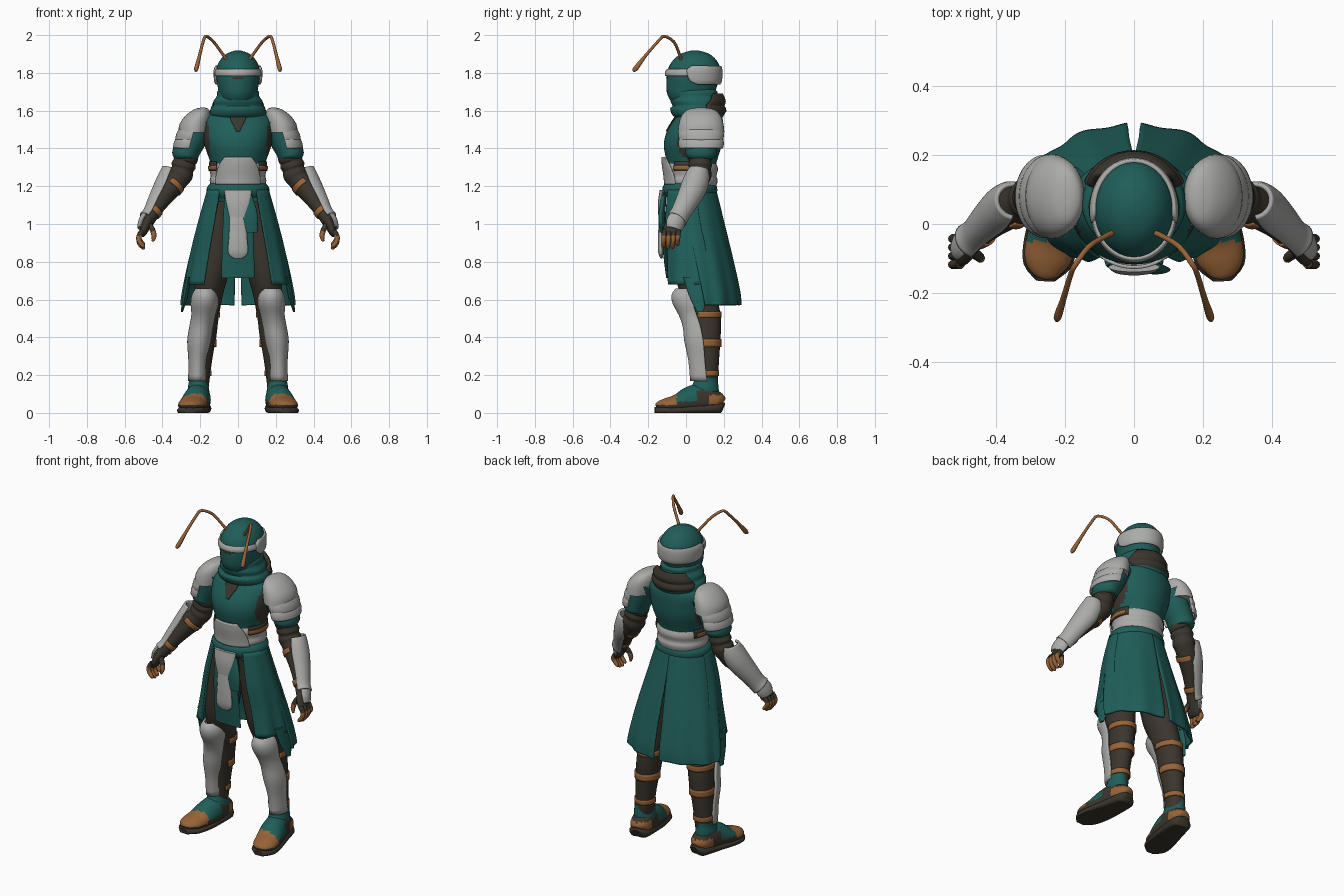
import bpy, bmesh, math
from mathutils import Vector


def material(name, rgb):
    m = bpy.data.materials.new(name)
    m.diffuse_color = (*rgb, 1)
    return m


TEAL = material("teal_cloth", (0.014, 0.112, 0.1))
GREY = material("grey_armour", (0.41, 0.41, 0.4))
DARK = material("dark_leather", (0.043, 0.036, 0.026))
ORANGE = material("tan_leather", (0.31, 0.125, 0.038))


def smooth_rings(rings, k):
    """Catmull-Rom interpolation of all ring values."""
    out = []
    for i in range(len(rings) - 1):
        a, b = rings[max(i - 1, 0)], rings[i]
        c, d = rings[i + 1], rings[min(i + 2, len(rings) - 1)]
        for j in range(k):
            t = j / k
            out.append([0.5 * (2 * q + (r - p) * t + (2 * p - 5 * q + 4 * r - s) * t * t
                        + (3 * q - p - 3 * r + s) * t ** 3) for p, q, r, s in zip(a, b, c, d)])
    out.append(list(rings[-1]))
    return out


def sweep(name, rings, mats, arc=None, hint=None, n=32, k=3, thick=0.012,
          mirror=False, fold=(0, 0), rule=None, floor=None):
    """Skin rings (x, y, z, side radius, hint radius[, start, end angle]).
    Without a hint rings lie flat and angle 0 faces the front."""
    mats = mats if isinstance(mats, list) else [mats]
    open_arc = arc is not None or len(rings[0]) > 5
    if len(rings[0]) == 5:
        rings = [tuple(r) + (arc or (0, 360)) for r in rings]
    rings = smooth_rings(rings, k)
    bm = bmesh.new()
    grid, cols = [], n + 1 if open_arc else n
    for i, (x, y, z, ra, rb, a0, a1) in enumerate(rings):
        u, v = Vector((0, -1, 0)), Vector((1, 0, 0))
        if hint:
            p, q = rings[max(i - 1, 0)], rings[min(i + 1, len(rings) - 1)]
            t = (Vector(q[:3]) - Vector(p[:3])).normalized()
            u = Vector(hint)
            u = (u - t * u.dot(t)).normalized()
            v = u.cross(t)
        row = []
        for j in range(cols):
            a = math.radians(a0 + (a1 - a0) * j / n)
            f = 1 + fold[1] * i / len(rings) * math.cos(fold[0] * a)
            co = Vector((x, y, z)) + (u * rb * math.cos(a) + v * ra * math.sin(a)) * f
            if floor is not None:
                co.z = max(co.z, floor)
            row.append(bm.verts.new(co))
        grid.append(row)
    for r, s in zip(grid, grid[1:]):
        for j in range(n):
            m = (j + 1) % cols
            bm.faces.new((r[j], r[m], s[m], s[j]))
    if not open_arc:
        bm.faces.new(grid[0])
        bm.faces.new(grid[-1])
    bmesh.ops.recalc_face_normals(bm, faces=bm.faces)
    for f in bm.faces:
        f.smooth = True
        if rule:
            f.material_index = rule(f.calc_center_median())
    me = bpy.data.meshes.new(name)
    bm.to_mesh(me)
    bm.free()
    me.set_sharp_from_angle(angle=math.radians(45))
    for m in mats:
        me.materials.append(m)
    ob = bpy.data.objects.new(name, me)
    bpy.context.collection.objects.link(ob)
    if open_arc:
        s = ob.modifiers.new("thickness", 'SOLIDIFY')
        s.thickness, s.offset = thick, 0
    if mirror:
        ob.modifiers.new("mirror", 'MIRROR').use_mirror_merge = False
    return ob


# Torso with leather sides, and a collar opening
sweep("torso", [(0, .02, 1.15, .15, .125), (0, .03, 1.25, .14, .12), (0, .03, 1.32, .145, .13),
                (0, .035, 1.41, .175, .152), (0, .045, 1.48, .185, .15), (0, .065, 1.55, .18, .13),
                (0, .075, 1.6, .13, .105), (0, .07, 1.66, .07, .075)], [TEAL, DARK], n=64, k=5,
      rule=lambda c: 1 if abs(c.x) > .15 and 1.3 < c.z < 1.52 else 0)
sweep("collar_opening", [(0, .046, 1.49, .187, .151, -3, 3), (0, .056, 1.52, .185, .144, -7, 7),
                         (0, .065, 1.55, .183, .134, -12, 12), (0, .07, 1.575, .16, .123, -14, 14)],
      DARK, thick=.006, n=10)

# Scarf, folded, with a rolled leather hood behind
sweep("scarf", [(0, .07, 1.555, .125, .115), (0, .065, 1.578, .15, .137), (0, .055, 1.61, .145, .138),
                (0, .055, 1.625, .132, .125), (0, .05, 1.65, .13, .13), (0, .045, 1.675, .113, .122),
                (0, .045, 1.70, .11, .125), (0, .045, 1.72, .09, .1)], TEAL, fold=(5, .03))
sweep("rolled_hood", [(0, .065, 1.57, .13, .115, 135, 225), (0, .065, 1.60, .147, .138, 115, 245),
                      (0, .06, 1.625, .138, .132, 112, 248), (0, .06, 1.65, .138, .14, 120, 240),
                      (0, .06, 1.685, .115, .125, 130, 230)], DARK, thick=.022)

# Helmet, brow band and eye slit
sweep("helmet", [(0, .025, 1.63, .075, .09), (0, .025, 1.68, .098, .122), (0, .03, 1.73, .108, .134),
                 (0, .04, 1.79, .117, .142), (0, .045, 1.84, .109, .132), (0, .047, 1.88, .085, .103),
                 (0, .048, 1.905, .054, .066), (0, .048, 1.918, .015, .02)], TEAL)
sweep("brow_band", [(0, .04, 1.785, .12, .145), (0, .04, 1.80, .121, .147), (0, .042, 1.818, .116, .14)],
      GREY, arc=(-84, 84), thick=.01)
sweep("helmet_guard", [(0, .04, 1.742, .113, .134, 100, 260), (0, .04, 1.76, .12, .144, 82, 278),
                       (0, .04, 1.812, .122, .146, 76, 284), (0, .045, 1.835, .113, .136, 84, 276)],
      GREY, thick=.014)
sweep("eye_slit", [(0, .04, 1.76, .114, .1405), (0, .04, 1.778, .117, .143)], DARK, arc=(-14, 14), thick=.004)

# Antennae
sweep("antenna", [(.06, -.025, 1.87, .009, .009), (.085, -.037, 1.905, .008, .008),
                  (.13, -.065, 1.965, .008, .008), (.168, -.115, 1.994, .008, .008),
                  (.183, -.145, 1.97, .008, .008), (.204, -.215, 1.89, .009, .009),
                  (.22, -.265, 1.825, .014, .012), (.224, -.28, 1.81, .006, .006)],
      ORANGE, hint=(1, 0, 0), n=10, mirror=True)

# Waist armour, side straps and sash
sweep("waist_armour", [(0, .03, 1.20, .143, .13), (0, .03, 1.23, .15, .138), (0, .03, 1.255, .145, .131),
                       (0, .03, 1.29, .151, .14), (0, .03, 1.32, .145, .13)], GREY)
sweep("belly_plate", [(0, .03, 1.21, .148, .142, -52, 52), (0, .03, 1.25, .15, .144, -50, 50),
                      (0, .03, 1.31, .154, .153, -40, 40), (0, .03, 1.355, .158, .155, -26, 26)], GREY, thick=.01)
sweep("waist_side", [(0, .03, 1.28, .151, .14), (0, .03, 1.33, .15, .14)], DARK, arc=(50, 122),
      mirror=True, thick=.008)
sweep("waist_strap", [(0, .03, 1.288, .154, .143), (0, .03, 1.308, .154, .143)], ORANGE, arc=(48, 115),
      mirror=True, thick=.008)
sweep("sash", [(0, .02, 1.14, .15, .13), (0, .02, 1.165, .166, .144), (0, .02, 1.195, .163, .144),
               (0, .02, 1.215, .145, .13)], TEAL)

# Coat skirt: front and back panels, split at the rear
sweep("front_skirt", [(0, .015, 1.18, .158, .138, 38, 105), (0, .03, 1.0, .207, .172, 38, 105),
                      (0, .055, .85, .242, .198, 40, 105), (0, .055, .68, .272, .205, 43, 105)],
      TEAL, mirror=True, fold=(12, .025), k=5)
sweep("back_skirt", [(0, .015, 1.18, .155, .14, 82, 180), (0, .03, 1.0, .205, .168, 84, 179),
                     (0, .06, .8, .255, .186, 88, 177), (0, .08, .64, .287, .2, 92, 176.5),
                     (0, .085, .57, .298, .2, 95, 176)], TEAL, mirror=True, fold=(12, .025), k=5)
sweep("skirt_corner", [(.262, .045, .72, .014, .06), (.279, .065, .62, .014, .05),
                       (.297, .075, .535, .006, .016)], TEAL, mirror=True, n=16)

# Hanging front cloth with armour plates
sweep("front_cloth", [(0, -.115, 1.17, .07, .012), (0, -.122, 1.0, .08, .012), (0, -.11, .85, .085, .012),
                      (0, -.095, .715, .088, .01)], TEAL)
sweep("sash_tail", [(.05, -.12, 1.15, .025, .014), (.062, -.132, 1.05, .042, .014), (.066, -.13, .955, .036, .01)],
      TEAL)
sweep("upper_tabard_plate", [(0, -.125, 1.18, .074, .014), (0, -.135, 1.11, .062, .014),
                             (0, -.134, 1.035, .046, .012)], GREY)
sweep("lower_tabard_plate", [(0, -.13, 1.06, .044, .01), (0, -.134, .95, .047, .014), (0, -.134, .87, .053, .015),
                             (0, -.132, .838, .048, .012), (0, -.13, .818, .024, .006)], GREY)

# Legs, greaves and straps
leg = [(.085, .03, 1.12, .08, .1), (.115, .04, .9, .095, .105), (.143, .048, .72, .088, .103),
       (.158, .07, .62, .077, .095), (.172, .1, .5, .069, .085), (.182, .105, .4, .067, .078),
       (.194, .11, .28, .057, .065), (.205, .11, .12, .048, .055)]
sweep("leg", leg, DARK, mirror=True)
sweep("greave", [(.175, .02, .655, .045, .07), (.176, .02, .625, .062, .09), (.178, .025, .58, .067, .09),
                 (.184, .045, .52, .057, .078), (.194, .065, .46, .057, .077), (.205, .08, .38, .058, .083),
                 (.213, .09, .28, .044, .072), (.215, .1, .17, .043, .072)],
      GREY, arc=(-98, 98), mirror=True)
for label, x, y, z, rx, ry, h in [("upper", .17, .095, .52, .072, .089, .016),
                                  ("middle", .185, .106, .37, .067, .077, .02),
                                  ("lower", .199, .11, .21, .055, .062, .014)]:
    sweep(label + "_leg_strap", [(x, y, z - h, rx, ry), (x, y, z + h, rx, ry)], ORANGE,
          arc=(70, 290), mirror=True, thick=.008)

# Boots
sweep("boot_ankle", [(.205, .1, .09, .057, .075), (.21, .1, .13, .056, .073), (.21, .105, .165, .05, .064),
                     (.21, .105, .19, .053, .064)], TEAL, mirror=True)
sweep("boot", [(.2, .188, .05, .025, .03), (.203, .168, .062, .055, .05), (.21, .1, .07, .066, .085),
               (.222, .02, .06, .072, .08), (.24, -.05, .045, .073, .052), (.252, -.11, .04, .065, .037),
               (.256, -.148, .038, .037, .022), (.257, -.159, .036, .01, .008)],
      [TEAL, ORANGE, DARK], hint=(0, 0, 1), mirror=True, floor=.02, k=5, n=40,
      rule=lambda c: 2 if c.z < .042 else 1 if c.y < -.05 or (c.y > .125 and c.z < .095)
      else 2 if c.z < .06 or (c.y > .06 and c.z < .12) else 0)
sweep("boot_sole", [(.2, .192, .02, .03, .035), (.203, .17, .025, .06, .038), (.213, .09, .02, .07, .035),
                    (.228, 0, .015, .078, .034), (.244, -.07, .012, .078, .032), (.253, -.125, .012, .067, .028),
                    (.256, -.165, .01, .027, .02)], DARK, hint=(0, 0, 1), mirror=True, floor=0)

# Shoulder armour in overlapping layers
sweep("shoulder_dome", [(.187, .08, 1.616, .012, .02), (.194, .08, 1.606, .04, .07), (.21, .08, 1.575, .066, .103),
                        (.228, .08, 1.53, .081, .118), (.236, .08, 1.485, .08, .123)], GREY, mirror=True)
for i, (x, z) in enumerate([(.238, 1.5), (.25, 1.457)]):
    sweep("shoulder_plate_%d" % (i + 1), [(x, .08, z, .07, .108), (x + .007, .08, z - .028, .077, .115),
                                          (x + .014, .08, z - .056, .075, .11)],
          GREY, arc=(-5, 180), mirror=True)

# Arms: sleeve, wrapped elbow and forearm
out = (1, .45, .35)
sweep("sleeve", [(.19, .08, 1.55, .09, .075), (.235, .08, 1.46, .085, .075), (.267, .08, 1.4, .082, .072),
                 (.282, .08, 1.36, .08, .069), (.284, .08, 1.345, .06, .05)], TEAL, hint=(1, 0, 0), mirror=True)
sweep("arm", [(.265, .08, 1.4, .06, .058), (.277, .075, 1.35, .064, .066), (.283, .075, 1.335, .056, .058),
              (.288, .075, 1.31, .062, .066), (.293, .075, 1.29, .056, .058), (.302, .073, 1.265, .063, .065),
              (.32, .066, 1.235, .058, .058), (.35, .05, 1.2, .06, .058), (.4, .015, 1.135, .05, .048),
              (.45, -.03, 1.06, .038, .037), (.48, -.06, 1.01, .038, .032)], DARK, hint=out, mirror=True)
sweep("bracer", [(.348, .067, 1.29, .046, .05), (.36, .06, 1.25, .06, .055), (.384, .04, 1.19, .064, .058),
                 (.422, .005, 1.12, .055, .05), (.455, -.03, 1.055, .047, .043), (.475, -.048, 1.025, .05, .046)],
      GREY, arc=(-105, 105), hint=out, mirror=True)
sweep("hand_guard", [(.472, -.048, 1.03, .043, .04), (.488, -.06, 1.0, .047, .036), (.5, -.068, .97, .036, .028)],
      GREY, arc=(-80, 80), hint=out, mirror=True)
for i, (x, y, z, r) in enumerate([(.347, .05, 1.205, .061), (.445, -.025, 1.068, .042)]):
    sweep("arm_strap_%d" % (i + 1), [(x - .009, y + .005, z + .011, r, r), (x + .009, y - .005, z - .011, r, r)],
          ORANGE, hint=out, mirror=True, arc=(95, 265), thick=.006)

# Hands with curled fingers
sweep("palm", [(.47, -.05, 1.03, .035, .028), (.488, -.068, .99, .046, .025), (.503, -.076, .955, .047, .021),
               (.51, -.078, .935, .035, .012)], DARK, hint=(1, 0, .3), mirror=True)
for i in range(4):
    y, d = -.115 + i * .025, (.008, 0, .004, .018)[i]
    sweep("finger_%d" % (i + 1), [(.506, y, .965, .013, .014), (.524, y - .002, .935, .013, .014),
                                  (.522, y - .004, .9 + d, .012, .013), (.503, y - .005, .876 + d, .011, .011),
                                  (.494, y - .005, .868 + d, .005, .005)],
          [DARK, ORANGE], hint=(1, 0, .5), n=10, mirror=True, rule=lambda c: 1 if c.z < .94 else 0)
sweep("thumb", [(.474, -.078, 1.0, .017, .016), (.453, -.092, .97, .015, .015), (.445, -.1, .935, .013, .013),
                (.451, -.104, .908, .006, .006)], [DARK, ORANGE], hint=(1, 0, .2), n=10, mirror=True,
      rule=lambda c: 1 if c.z < .965 else 0)
